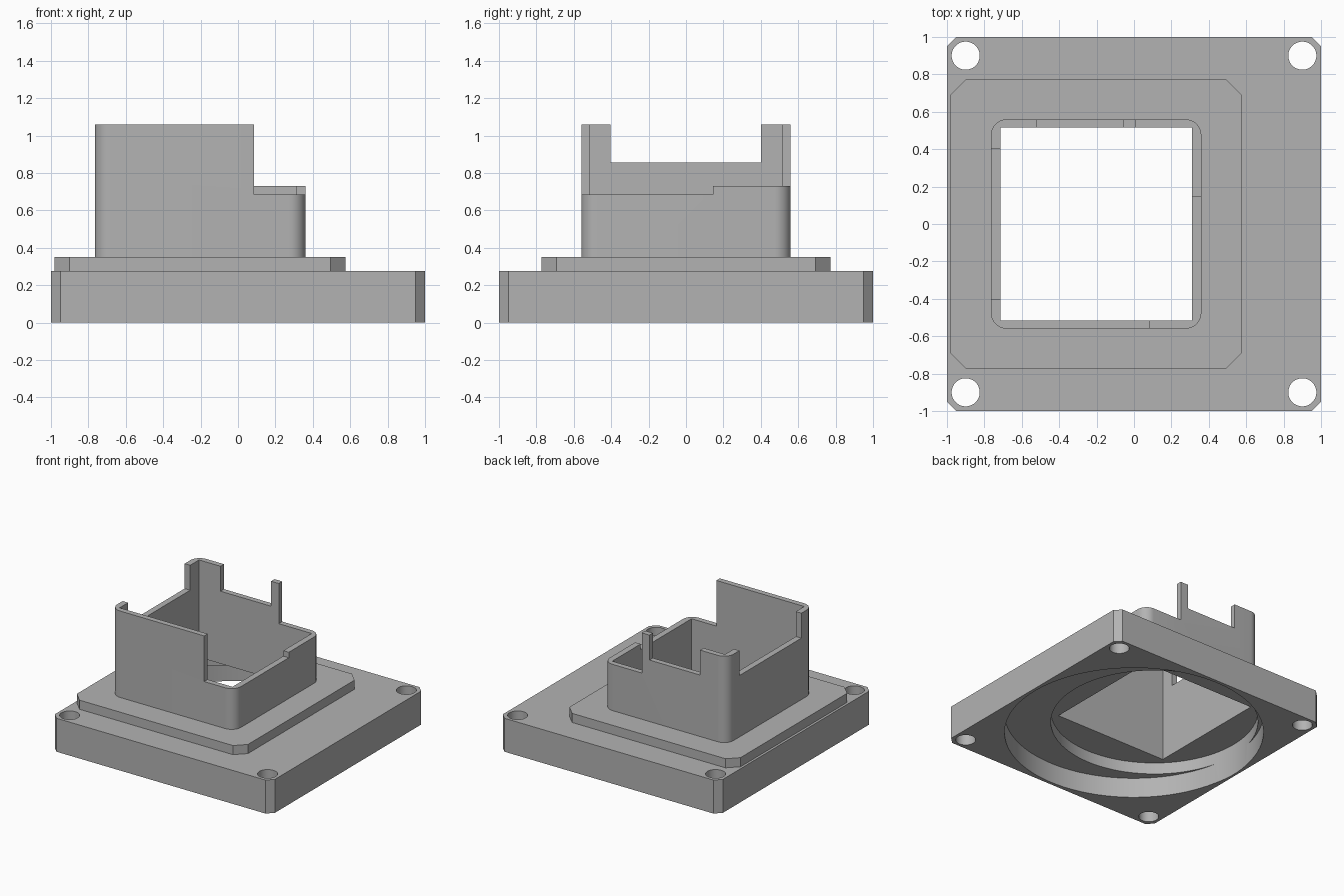
import bpy, bmesh, math

if "Cube" in bpy.data.objects:
    bpy.data.objects.remove(bpy.data.objects["Cube"], do_unlink=True)

grey = bpy.data.materials.new("plain grey")
grey.use_nodes = True
grey.diffuse_color = (0.45, 0.45, 0.45, 1)
grey.node_tree.nodes["Principled BSDF"].inputs["Base Color"].default_value = (0.45, 0.45, 0.45, 1)


def make_object(name, bm):
    bmesh.ops.recalc_face_normals(bm, faces=bm.faces)
    mesh = bpy.data.meshes.new(name)
    bm.to_mesh(mesh)
    bm.free()
    mesh.materials.append(grey)
    obj = bpy.data.objects.new(name, mesh)
    bpy.context.scene.collection.objects.link(obj)
    return obj


def prism(name, points, z0, z1):
    """Extrude a flat outline between two heights."""
    bm = bmesh.new()
    base = bm.faces.new([bm.verts.new((x, y, z0)) for x, y in points])
    top = bmesh.ops.extrude_face_region(bm, geom=[base])["geom"]
    for v in top:
        if isinstance(v, bmesh.types.BMVert):
            v.co.z = z1
    return make_object(name, bm)


def block(name, x0, x1, y0, y1, z0, z1, corner=0, steps=1):
    """Box with square, chamfered (steps=1) or rounded upright corners."""
    if not corner:
        pts = [(x0, y0), (x1, y0), (x1, y1), (x0, y1)]
    else:
        centres = [(x1 - corner, y1 - corner), (x0 + corner, y1 - corner),
                   (x0 + corner, y0 + corner), (x1 - corner, y0 + corner)]
        pts = []
        for q, (cx, cy) in enumerate(centres):
            for i in range(steps + 1):
                a = (q + i / steps) * math.pi / 2
                pts.append((cx + corner * math.cos(a), cy + corner * math.sin(a)))
    return prism(name, pts, z0, z1)


def disc(name, x, y, r, z0, z1, sides=96):
    angles = [2 * math.pi * i / sides for i in range(sides)]
    return prism(name, [(x + r * math.cos(a), y + r * math.sin(a)) for a in angles], z0, z1)


def cut(obj, cutters):
    """Subtract each cutter, bake the result and discard the cutters."""
    bpy.context.view_layer.objects.active = obj
    for c in cutters:
        c.hide_render = True
        mod = obj.modifiers.new("cut", "BOOLEAN")
        mod.operation = "DIFFERENCE"
        mod.solver = "EXACT"
        mod.object = c
        bpy.ops.object.modifier_apply(modifier=mod.name)
        bpy.data.objects.remove(c, do_unlink=True)


def opening():
    return block("opening_cutter", -0.715, 0.31, -0.515, 0.515, -0.5, 1.5)


# Base plate with bolt holes and two stepped round recesses underneath
base = block("base_plate", -1, 1, -1, 1, 0, 0.275, 0.05)
holes = [disc("hole_cutter", sx * 0.9, sy * 0.9, 0.075, -0.5, 0.5, 48)
         for sx in (-1, 1) for sy in (-1, 1)]
cut(base, holes + [disc("wide_recess_cutter", 0, 0, 0.975, -0.5, 0.165),
                   disc("offset_recess_cutter", -0.2, 0, 0.78, -0.5, 0.26),
                   opening()])

# Raised step
step = block("raised_step", -0.98, 0.575, -0.772, 0.772, 0.275, 0.35, 0.08)
cut(step, [opening()])

# Collar walls, notched at different heights
collar = block("collar", -0.765, 0.36, -0.56, 0.56, 0.35, 1.06, 0.085, 10)
cut(collar, [
    opening(),
    block("front_right_notch", 0.085, 0.6, -0.8, 0.145, 0.685, 1.5),
    block("back_right_notch", 0.01, 0.6, 0.145, 0.8, 0.73, 1.5),
    block("back_notch", -0.52, -0.06, 0.3, 0.8, 0.855, 1.5),
    block("side_notch", -0.9, -0.6, -0.405, 0.4, 0.855, 1.5),
])

# Smooth the round surfaces, keep edges sharp
bpy.ops.object.select_all(action="DESELECT")
for obj in (base, step, collar):
    obj.select_set(True)
bpy.context.view_layer.objects.active = base
bpy.ops.object.shade_smooth_by_angle(angle=math.radians(30))
